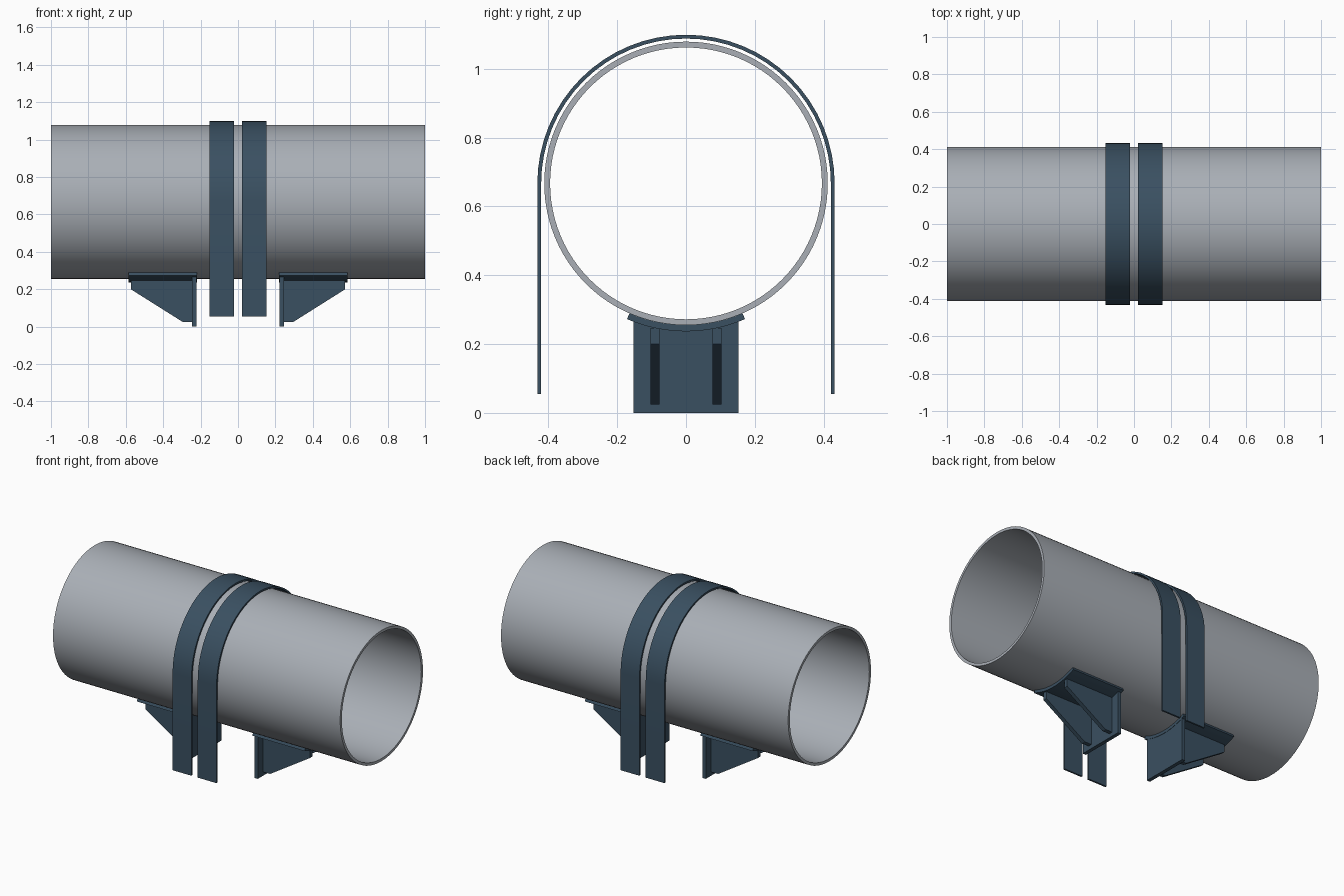
import bpy, bmesh
from math import sin, cos, radians, sqrt
from mathutils import Vector

if "Cube" in bpy.data.objects:
    bpy.data.objects.remove(bpy.data.objects["Cube"])

CZ = 0.667            # pipe axis height
R_OUT, R_IN = 0.412, 0.395


def material(name, col):
    m = bpy.data.materials.new(name)
    m.diffuse_color = col
    m.use_nodes = True
    m.node_tree.nodes["Principled BSDF"].inputs["Base Color"].default_value = m.diffuse_color
    return m


STEEL = material("blue_steel", (0.042, 0.08, 0.12, 1))
GREY = material("pipe_grey", (0.40, 0.43, 0.47, 1))


def arc(r, a0, a1, n):
    """Points (y, z) about the pipe axis, angle measured from straight down."""
    return [(r * sin(radians(a0 + (a1 - a0) * i / n)),
             CZ - r * cos(radians(a0 + (a1 - a0) * i / n))) for i in range(n + 1)]


def finish(name, bm, mat):
    bmesh.ops.recalc_face_normals(bm, faces=bm.faces[:])
    me = bpy.data.meshes.new(name)
    bm.to_mesh(me)
    bm.free()
    ob = bpy.data.objects.new(name, me)
    bpy.context.collection.objects.link(ob)
    me.materials.append(mat)
    bpy.ops.object.select_all(action='DESELECT')
    ob.select_set(True)
    bpy.context.view_layer.objects.active = ob
    bpy.ops.object.shade_smooth_by_angle(angle=radians(30))
    return ob


def band(name, outer, inner, x0, x1, mat, closed=False):
    """Sweep a strip between two matching (y, z) curves along x."""
    bm = bmesh.new()
    rings = [[bm.verts.new((x, *p)) for x, p in
              ((x0, o), (x1, o), (x1, i), (x0, i))] for o, i in zip(outer, inner)]
    n = len(rings)
    for k in range(n if closed else n - 1):
        a, b = rings[k], rings[(k + 1) % n]
        for j in range(4):
            bm.faces.new((a[j], a[(j + 1) % 4], b[(j + 1) % 4], b[j]))
    if not closed:
        bm.faces.new(rings[0])
        bm.faces.new(rings[-1])
    return finish(name, bm, mat)


def slab(name, pts, offset, mat):
    """Extrude a planar outline of 3D points by an offset."""
    bm = bmesh.new()
    f = bm.faces.new([bm.verts.new(p) for p in pts])
    ext = bmesh.ops.extrude_face_region(bm, geom=[f])
    bmesh.ops.translate(bm, vec=Vector(offset),
                        verts=[v for v in ext["geom"] if isinstance(v, bmesh.types.BMVert)])
    return finish(name, bm, mat)


# Pipe
band("pipe", arc(R_OUT, 0, 360, 96)[:-1], arc(R_IN, 0, 360, 96)[:-1], -1, 1, GREY, True)


# Hold-down straps: half ring with straight legs
def strap_curve(r):
    return [(r, 0.055)] + arc(r, 90, 270, 32) + [(-r, 0.055)]


for side, s in (("left", -1), ("right", 1)):
    band(side + "_strap", strap_curve(0.432), strap_curve(0.421), s * 0.022, s * 0.153, STEEL)

    # Curved saddle under the pipe
    band(side + "_saddle", arc(0.43, -23.5, 23.5, 16), arc(R_OUT, -23.5, 23.5, 16),
         s * 0.22, s * 0.585, STEEL)

    # Upright end plate cut to the saddle
    h = 0.153
    top = []
    for i in range(17):
        y = -h + 2 * h * i / 16
        top.append((s * 0.222, y, CZ - sqrt(0.429 ** 2 - y * y)))
    slab(side + "_end_plate", [(s * 0.222, h, 0), (s * 0.222, -h, 0)] + top,
         (s * 0.023, 0, 0), STEEL)

    # Tapered gussets
    outline = ((0.244, 0.025), (0.295, 0.025), (0.573, 0.2), (0.573, 0.247), (0.244, 0.247))
    for where, y in (("front", -0.09), ("back", 0.09)):
        slab(f"{side}_{where}_gusset", [(s * x, y - 0.0125, z) for x, z in outline],
             (0, 0.025, 0), STEEL)
